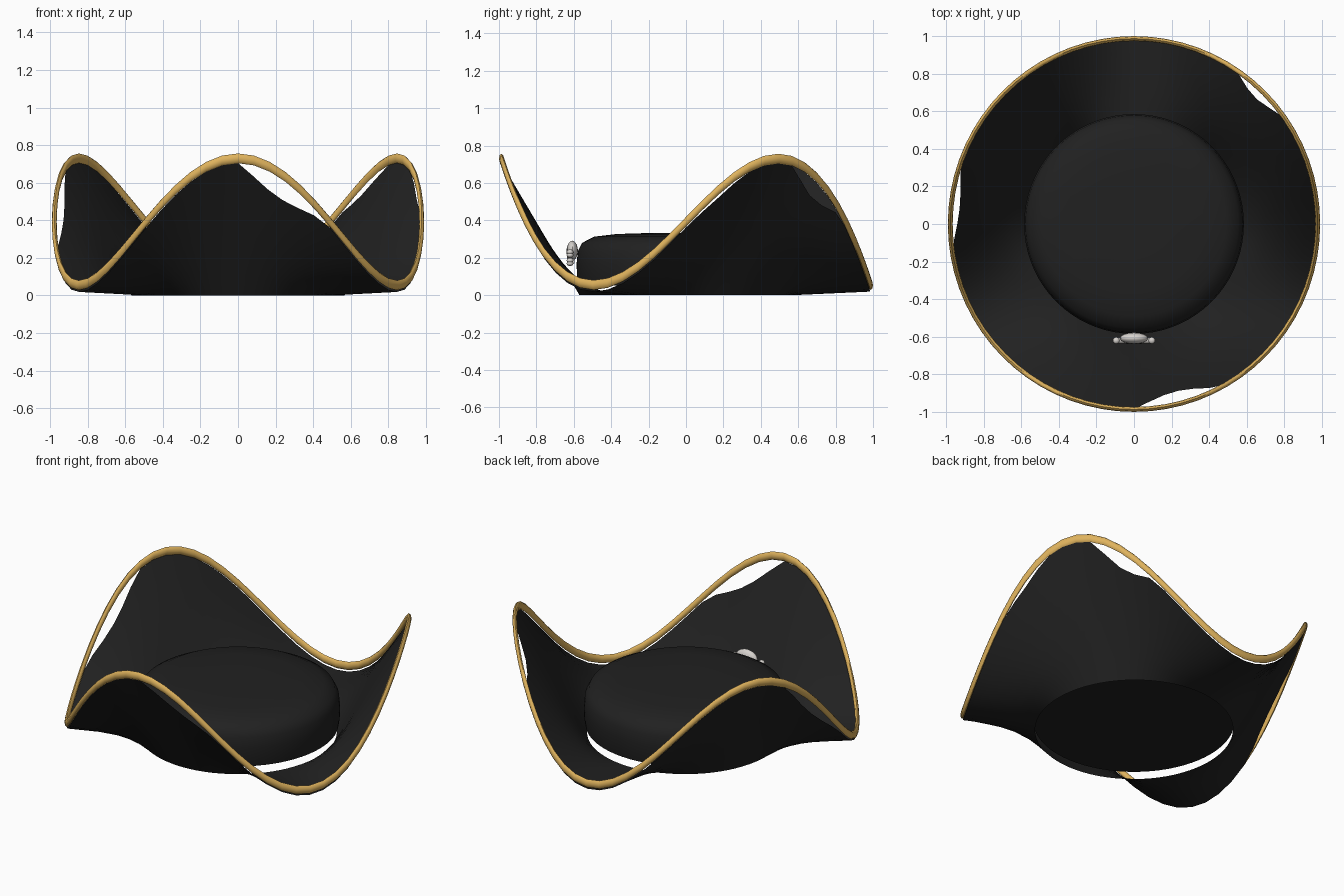
import bpy, bmesh, math
from mathutils import Matrix, Vector

if "Cube" in bpy.data.objects:
    bpy.data.objects.remove(bpy.data.objects["Cube"])


def material(name, rgb):
    m = bpy.data.materials.new(name)
    m.diffuse_color = (*rgb, 1)
    m.use_nodes = True
    m.node_tree.nodes["Principled BSDF"].inputs["Base Color"].default_value = m.diffuse_color
    return m


BLACK = material("black felt", (0.015, 0.015, 0.015))
GOLD = material("gold trim", (0.74, 0.45, 0.11))
BONE = material("pale bone", (0.68, 0.65, 0.62))


def finish(name, bm, mat, angle=40):
    bmesh.ops.recalc_face_normals(bm, faces=bm.faces)
    mesh = bpy.data.meshes.new(name)
    bm.to_mesh(mesh)
    bm.free()
    mesh.materials.append(mat)
    ob = bpy.data.objects.new(name, mesh)
    bpy.context.collection.objects.link(ob)
    bpy.ops.object.select_all(action='DESELECT')
    ob.select_set(True)
    bpy.context.view_layer.objects.active = ob
    bpy.ops.object.shade_smooth_by_angle(angle=math.radians(angle))
    return ob


def grid(bm, point, nu, nv, wrap_v=False):
    """Surface closed around u, optionally closed around v."""
    vs = [[bm.verts.new(point(i, j)) for j in range(nv)] for i in range(nu)]
    for i in range(nu):
        for j in range(nv if wrap_v else nv - 1):
            a, b = vs[i], vs[(i + 1) % nu]
            k = (j + 1) % nv
            bm.faces.new((a[j], b[j], b[k], a[k]))
    return vs


SEG = 72


def rim_height(deg):
    # three raised points, one at the front
    return 0.392 + 0.338 * math.cos(math.radians(3 * (deg + 90)))


# Brim: flared surface from the head opening up to the wavy rim,
# with worn notches beside the raised points: start, length, depth
NOTCHES = [(270, 28, 0.16), (36, 20, 0.12), (161, 27, 0.11), (2, 16, 0.03)]


def brim_point(i, j):
    deg = i * 360 / SEG
    a = math.radians(deg)
    t = 1.0
    for start, length, depth in NOTCHES:
        u = (deg - start) % 360
        if u < length:
            t -= depth * math.sin(math.pi * u / length)
    t *= j / 6
    r = 0.565 + (0.977 - 0.565) * t
    h = rim_height(deg)
    z = max(0.0, (h - 0.025 - 0.010 * (0.73 - h) / 0.676) * t)
    return (r * math.cos(a), r * 1.008 * math.sin(a), z)


bm = bmesh.new()
grid(bm, brim_point, SEG, 7)
finish("brim", bm, BLACK, 60)


# Gold trim: flattened tube following the rim
def trim_point(i, j):
    deg = i * 360 / SEG
    a, b = math.radians(deg), j * math.tau / 8
    r = 0.978 + 0.013 * math.cos(b)
    return (r * math.cos(a), r * 1.009 * math.sin(a),
            rim_height(deg) + 0.026 * math.sin(b))


bm = bmesh.new()
grid(bm, trim_point, SEG, 8, True)
finish("rim_trim", bm, GOLD, 60)

# Crown: low rounded cap with a closed underside, just above the brim opening
PROFILE = [(0.575, 0.052), (0.583, 0.10), (0.585, 0.17), (0.578, 0.235),
           (0.555, 0.28), (0.49, 0.313), (0.37, 0.327), (0.18, 0.333)]


def crown_point(i, j):
    a = i * math.tau / SEG
    r, z = PROFILE[j]
    return (r * math.cos(a), r * math.sin(a), z)


bm = bmesh.new()
rows = grid(bm, crown_point, SEG, len(PROFILE))
bm.faces.new([row[0] for row in rows])
bm.faces.new([row[-1] for row in rows])
finish("crown", bm, BLACK, 60)


# Badge on the crown front: skull with crossed bones
def ball(bm, loc, size):
    bmesh.ops.create_uvsphere(bm, u_segments=16, v_segments=10, radius=1,
                              matrix=Matrix.Translation(loc) @ Matrix.Diagonal((*size, 1)))


bm = bmesh.new()
ball(bm, (0, -0.608, 0.238), (0.075, 0.030, 0.053))
bmesh.ops.create_cube(bm, size=1, matrix=Matrix.Translation((0, -0.612, 0.188))
                      @ Matrix.Diagonal((0.07, 0.032, 0.04, 1)))
finish("badge_skull", bm, BONE)

# Crossed bones: shafts with a pair of knobs at each end
bm = bmesh.new()
CENTRE = Vector((0, -0.620, 0.200))
for s in (-1, 1):
    axis = Vector((0.19 * s, 0, 0.045))
    rot = axis.to_track_quat('Z', 'Y').to_matrix().to_4x4()
    bmesh.ops.create_cone(bm, cap_ends=True, segments=10, radius1=0.016, radius2=0.016,
                          depth=axis.length, matrix=Matrix.Translation(CENTRE) @ rot)
    for e in (-0.5, 0.5):
        for d in (-0.008, 0.008):
            ball(bm, CENTRE + axis * e + Vector((0, 0, d)), (0.018, 0.018, 0.014))
finish("badge_bones", bm, BONE)

# Eye sockets: thin dark plates
bm = bmesh.new()
for s in (-1, 1):
    bmesh.ops.create_cone(bm, cap_ends=True, segments=12, radius1=0.014, radius2=0.014, depth=0.006,
                          matrix=Matrix.Translation((0.025 * s, -0.637, 0.235))
                          @ Matrix.Rotation(math.pi / 2, 4, 'X'))
finish("badge_eyes", bm, BLACK)
